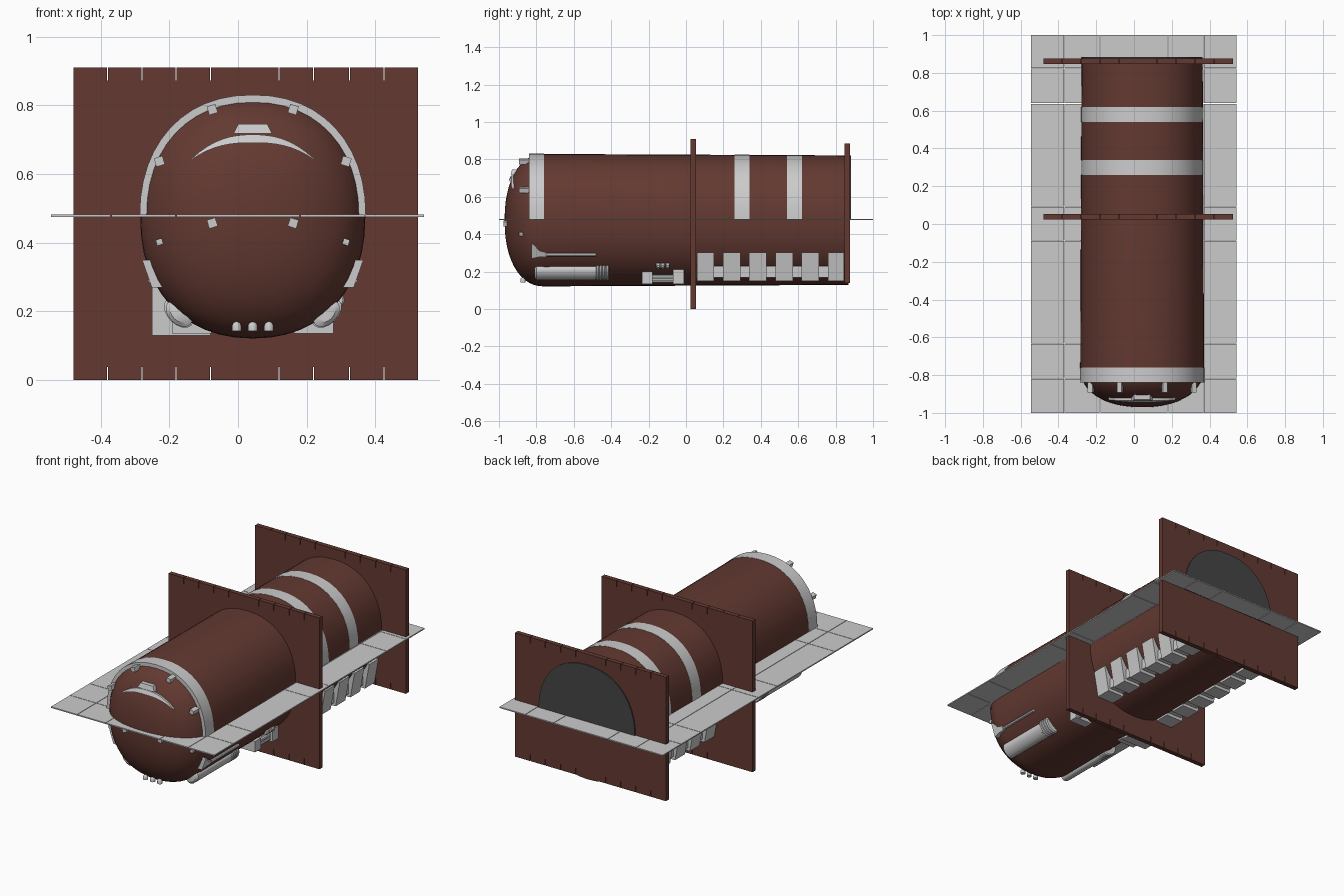
import bpy, bmesh, math
from mathutils import Vector

if "Cube" in bpy.data.objects:
    bpy.data.objects.remove(bpy.data.objects["Cube"])

CX, CZ, A, B, N = 0.043, 0.475, 0.328, 0.354, 2.2


def material(name, rgb):
    m = bpy.data.materials.new(name)
    m.diffuse_color = (*rgb, 1)
    m.use_nodes = True
    m.node_tree.nodes["Principled BSDF"].inputs["Base Color"].default_value = m.diffuse_color
    return m


BROWN = material("red_brown", (0.125, 0.041, 0.031))
GREY = material("light_grey", (0.6, 0.6, 0.6))
DARK = material("dark_grey", (0.06, 0.06, 0.06))


def loft(name, rings, mat, smooth=False):
    """Skin closed rings of points and cap both ends."""
    bm = bmesh.new()
    vs = [[bm.verts.new(p) for p in r] for r in rings]
    n = len(vs[0])
    for a, b in zip(vs, vs[1:]):
        for i in range(n):
            j = (i + 1) % n
            bm.faces.new((a[i], a[j], b[j], b[i]))
    bm.faces.new(vs[0])
    bm.faces.new(vs[-1])
    bmesh.ops.recalc_face_normals(bm, faces=bm.faces)
    me = bpy.data.meshes.new(name)
    bm.to_mesh(me)
    bm.free()
    me.materials.append(mat)
    ob = bpy.data.objects.new(name, me)
    bpy.context.collection.objects.link(ob)
    if smooth:
        bpy.ops.object.select_all(action='DESELECT')
        ob.select_set(True)
        bpy.context.view_layer.objects.active = ob
        bpy.ops.object.shade_smooth_by_angle(angle=math.radians(35))
    return ob


def prism(name, pts, off, mat):
    return loft(name, [pts, [Vector(p) + Vector(off) for p in pts]], mat)


def box(name, x0, x1, y0, y1, z0, z1, mat=GREY):
    return prism(name, [(x0, y0, z0), (x1, y0, z0), (x1, y0, z1), (x0, y0, z1)],
                 (0, y1 - y0, 0), mat)


def tube(name, x, z, stations, mat=GREY, tilt=0.0, flat=1.0, n=16):
    """Round or oval bar along y; stations are (y, radius)."""
    c, s = math.cos(tilt), math.sin(tilt)
    rings = []
    for y, r in stations:
        ring = []
        for i in range(n):
            a = 2 * math.pi * i / n
            u, v = r * math.cos(a), r * flat * math.sin(a)
            ring.append((x + u * c - v * s, y, z + u * s + v * c))
        rings.append(ring)
    return loft(name, rings, mat, True)


def sec(a, y, s=1.0):
    """Point on the rounded hull section at angle a."""
    c, d = math.cos(a), math.sin(a)
    return (CX + s * A * math.copysign(abs(c) ** (2 / N), c), y,
            CZ + s * B * math.copysign(abs(d) ** (2 / N), d))


def taper(y):
    return 1 - 0.022 * (y + 0.76) / 1.63


def nose_y(x, z):
    q = abs((x - CX) / A) ** N + abs((z - CZ) / B) ** N
    return -0.76 - 0.21 * max(0, 1 - q) ** (1 / N)


# hull with rounded nose
SEG = 48
stations = [(0.87, taper(0.87)), (0.04, taper(0.04))]
for k in range(14):
    t = k / 13 * (math.pi / 2 - 0.02)
    stations.append((-0.76 - 0.21 * math.sin(t) ** (2 / N), math.cos(t) ** (2 / N)))
loft("hull", [[sec(2 * math.pi * i / SEG, y, s) for i in range(SEG)]
              for y, s in stations], BROWN, True)

# dark rear end, upper half only
prism("rear_cap", [sec(math.pi * i / 24, 0.876, 0.978) for i in range(25)],
      (0, 0.007, 0), DARK)

# pale bands over the upper half
for k, (y0, y1) in enumerate([(-0.84, -0.76), (0.26, 0.34), (0.54, 0.62)]):
    s0, s1 = taper(y0) + 0.004, taper(y1) + 0.004
    loft(f"band_{k}", [[sec(a, y0, s0), sec(a, y1, s1), sec(a, y1, 0.9), sec(a, y0, 0.9)]
                       for a in (math.pi * i / 24 for i in range(25))], GREY, True)

# horizontal deck of panels with thin seams
xs = [-0.545, -0.37, -0.18, 0.18, 0.37, 0.542]
ys = [-1, -0.82, -0.635, -0.088, 0.092, 0.638, 0.825, 1]
g = 0.0015
for i in range(5):
    for j in range(7):
        box(f"deck_panel_{i}_{j}", xs[i] + g * (i > 0), xs[i + 1] - g * (i < 4),
            ys[j] + g * (j > 0), ys[j + 1] - g * (j < 6), 0.475, 0.482)


# cross walls with slits along the top and bottom edges
def wall(name, y0, y1, z0, z1):
    slits = [-0.38, -0.28, -0.18, -0.08, 0.12, 0.22, 0.325, 0.425]
    w, d = 0.0015, 0.038
    low, high = [(-0.48, z0)], [(-0.48, z1)]
    for x in slits:
        low += [(x - w, z0), (x - w, z0 + d), (x + w, z0 + d), (x + w, z0)]
        high += [(x - w, z1), (x - w, z1 - d), (x + w, z1 - d), (x + w, z1)]
    low.append((0.525, z0))
    high.append((0.525, z1))
    prism(name, [(x, y0, z) for x, z in low + high[::-1]], (0, y1 - y0, 0), BROWN)


wall("middle_wall", 0.025, 0.053, 0, 0.91)
wall("rear_wall", 0.847, 0.876, 0.14, 0.885)

# brow strip following the nose, with a small block above it
rings = []
for i in range(17):
    u = -1 + i / 8
    x = CX + 0.178 * u
    top = 0.715 - 0.07 * abs(u) ** 2.4
    bot = top - 0.003 - 0.021 * (1 - u * u)
    rings.append([(x, nose_y(x, z) + d, z) for z, d in
                  ((top, -0.012), (bot, -0.012), (bot, 0.02), (top, 0.02))])
loft("brow_strip", rings, GREY)
prism("brow_block", [(CX - 0.056, -0.938, 0.718), (CX + 0.056, -0.938, 0.718),
                     (CX + 0.042, -0.93, 0.746), (CX - 0.042, -0.93, 0.746)],
      (0, 0.05, 0), GREY)

# small nose lugs, turned to follow the outline
for k, (dx, z, y, h) in enumerate([(0.118, 0.788, -0.893, 0.013), (0.272, 0.637, -0.893, 0.013),
                                   (0.118, 0.457, -0.975, 0.013), (0.272, 0.402, -0.892, 0.009)]):
    for sx in (-1, 1):
        t = -sx * 0.3
        c, s = math.cos(t) * h, math.sin(t) * h
        prism(f"nose_lug_{k}_{sx}",
              [(CX + sx * dx + u * c - v * s, y, z + u * s + v * c)
               for u, v in ((-1, -1), (1, -1), (1, 1), (-1, 1))], (0, 0.06, 0), GREY)

# three bulbs under the nose
for k in (-1, 0, 1):
    x = CX + 0.047 * k
    rings = [[(x + r * math.cos(a), -0.872 + r * math.sin(a), z)
              for a in (2 * math.pi * i / 12 for i in range(12))]
             for z, r in ((0.142, 0.014), (0.158, 0.014), (0.166, 0.01), (0.17, 0.003))]
    loft(f"chin_bulb_{k + 1}", rings, GREY, True)

# fittings repeated on both lower flanks
for sx, side in ((-1, "left"), (1, "right")):
    # flared nozzle and rod
    loft(f"{side}_nozzle", [[(CX + sx * (0.285 + (z - 0.28) * 0.35 + d), y, z)
                             for z, d in ((z0, -0.02), (z0, 0.013), (z1, 0.013), (z1, -0.02))]
                            for y, z0, z1 in ((-0.825, 0.27, 0.35), (-0.81, 0.272, 0.342),
                                              (-0.785, 0.278, 0.312), (-0.745, 0.278, 0.302))], GREY)
    tube(f"{side}_rod", CX + sx * 0.296, 0.29, [(-0.75, 0.009), (-0.48, 0.009)], n=8)
    # long oval canister with ribbed end
    tilt = sx * 0.78
    tube(f"{side}_canister", CX + sx * 0.215, 0.193,
         [(-0.81, 0.03), (-0.8, 0.046), (-0.48, 0.046)], tilt=tilt, flat=0.65)
    for k in range(4):
        y = -0.48 + k * 0.017
        tube(f"{side}_canister_rib_{k}", CX + sx * 0.215, 0.196,
             [(y, 0.044), (y + 0.003, 0.052), (y + 0.011, 0.052), (y + 0.017, 0.044)],
             tilt=tilt, flat=0.65)
    # twin block fitting ahead of the middle wall
    for k, (y0, y1, z1) in enumerate([(-0.235, -0.18, 0.2), (-0.07, -0.01, 0.21)]):
        xa, xb = sorted((CX + sx * 0.12, CX + sx * 0.235))
        box(f"{side}_fitting_block_{k}", xa, xb, y0, y1, 0.135, z1)
    for k, z in enumerate((0.152, 0.172)):
        tube(f"{side}_fitting_bar_{k}", CX + sx * 0.21, z, [(-0.18, 0.014), (-0.07, 0.014)], n=10)
    for k in range(3):
        y = -0.16 + k * 0.025
        tube(f"{side}_fitting_knob_{k}", CX + sx * 0.25, 0.232,
             [(y, 0.013), (y + 0.005, 0.018), (y + 0.018, 0.018), (y + 0.023, 0.013)], n=10)
    # row of six boxes on a rail
    xa, xb = sorted((CX + sx * 0.15, CX + sx * 0.26))
    box(f"{side}_rail", xa, xb, 0.055, 0.845, 0.168, 0.23)
    for k in range(6):
        y = 0.058 + k * 0.14
        y1 = min(y + 0.093, 0.846)
        prism(f"{side}_box_{k}", [(CX + sx * o, y, z) for o, z in
                                  ((0.16, 0.15), (0.272, 0.15), (0.3, 0.302), (0.18, 0.302))],
              (0, y1 - y, 0), GREY)

# single equipment box on the left flank
box("equipment_box", -0.25, -0.08, -0.2, 0.02, 0.13, 0.27)
